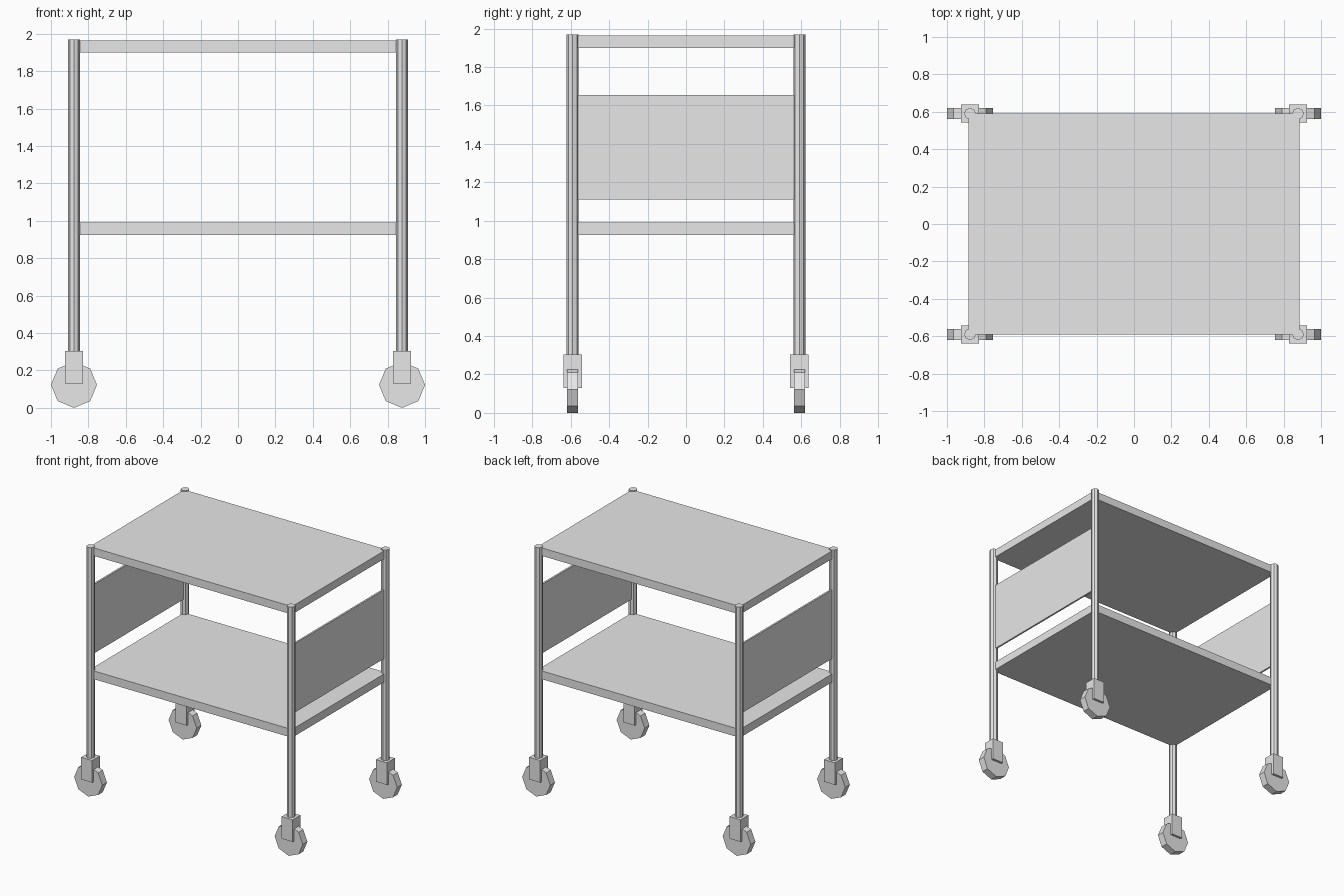
import bpy
import math

cube = bpy.data.objects.get("Cube")
if cube:
    bpy.data.objects.remove(cube, do_unlink=True)

# Single grey paint
grey = bpy.data.materials.new("light_grey")
grey.use_nodes = True
grey.diffuse_color = (0.8, 0.8, 0.8, 1)
grey.node_tree.nodes["Principled BSDF"].inputs["Base Color"].default_value = (0.8, 0.8, 0.8, 1)

LEG_X, LEG_Y = 0.877, 0.59
WHEEL_R = 0.123


def finish(name):
    ob = bpy.context.object
    ob.name = name
    ob.data.name = name
    ob.data.materials.append(grey)
    return ob


def box(name, x, y, z0, z1, width, depth):
    bpy.ops.mesh.primitive_cube_add(size=1, location=(x, y, (z0 + z1) / 2))
    ob = finish(name)
    ob.scale = (width, depth, z1 - z0)
    bpy.ops.object.transform_apply(location=False, rotation=False, scale=True)
    return ob


def octagon_rod(name, location, radius, length, axis_turn=0):
    bpy.ops.mesh.primitive_cylinder_add(vertices=8, radius=radius, depth=length,
                                        location=location, rotation=(axis_turn, 0, 0))
    return finish(name)


# Shelves
box("lower_shelf", 0, 0, 0.925, 0.99, 2 * 0.885, 2 * LEG_Y)
box("top_shelf", 0, 0, 1.9, 1.963, 2 * 0.885, 2 * LEG_Y)

for sx, side in ((1, "left"), (-1, "right")):
    # End panel between the two legs
    box(side + "_panel", sx * LEG_X, 0, 1.11, 1.655, 0.014, 2 * LEG_Y)
    for sy, end in ((-1, "front"), (1, "back")):
        x, y, tag = sx * LEG_X, sy * LEG_Y, end + "_" + side
        # Leg with its caster fork and wheel
        octagon_rod(tag + "_leg", (x, y, (0.28 + 1.97) / 2), 0.031, 1.97 - 0.28)
        box(tag + "_caster_fork", x, y, 0.13, 0.305, 0.096, 0.096)
        octagon_rod(tag + "_wheel", (x, y, WHEEL_R), WHEEL_R, 0.058, math.pi / 2)
